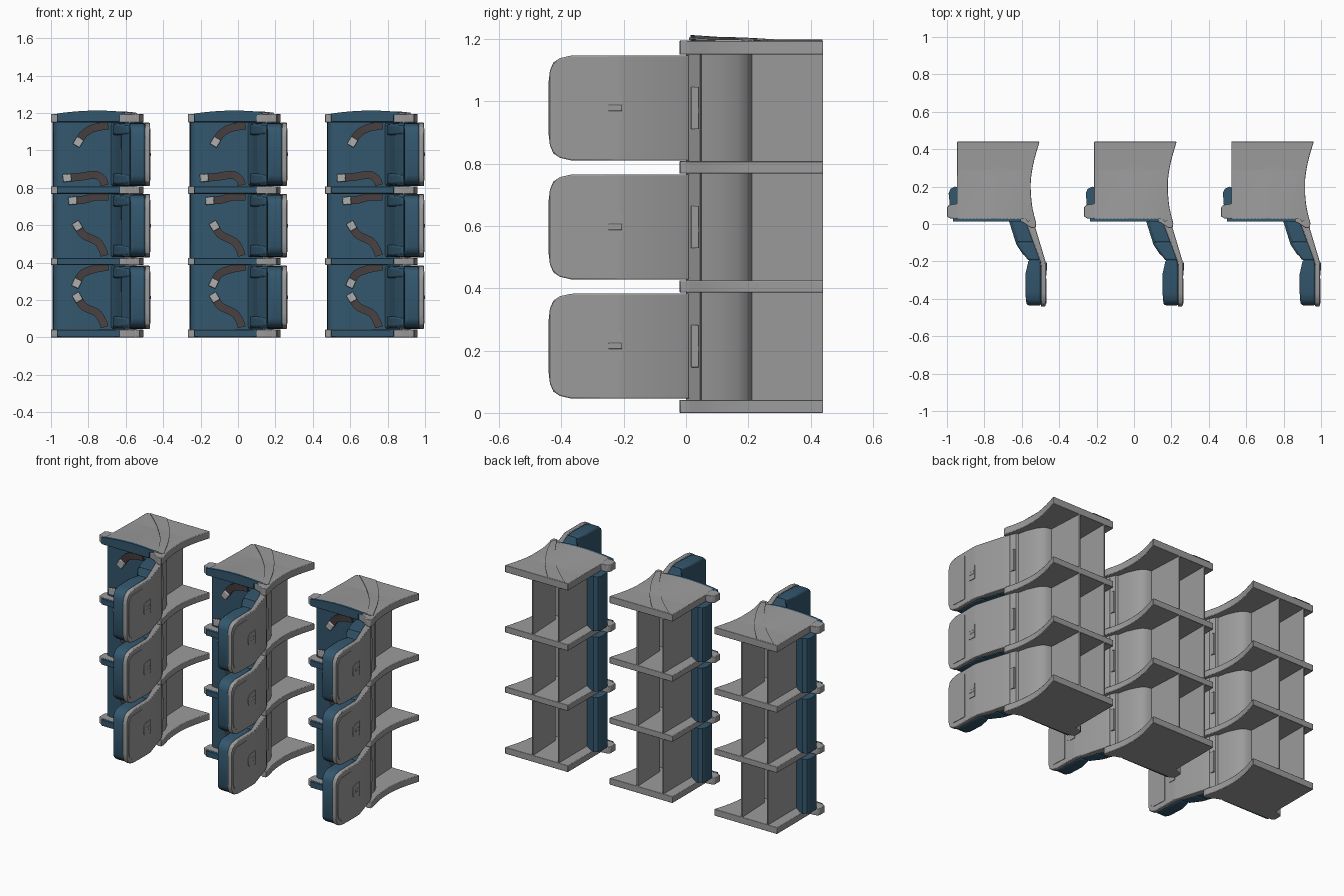
import bpy, bmesh, math
from mathutils import Vector

if "Cube" in bpy.data.objects:
    bpy.data.objects.remove(bpy.data.objects["Cube"])

def mat(name, c):
    m = bpy.data.materials.new(name)
    m.diffuse_color = (*c, 1)
    m.use_nodes = True
    m.node_tree.nodes["Principled BSDF"].inputs["Base Color"].default_value = m.diffuse_color
    return m

GREY = mat("shell grey", (0.33, 0.33, 0.335))
BLUE = mat("cushion blue", (0.033, 0.095, 0.155))
BROWN = mat("belt brown", (0.065, 0.05, 0.05))
METAL = mat("buckle light grey", (0.42, 0.42, 0.42))
parts = []

def make(name, verts, faces, m, bevel=0, seg=2):
    me = bpy.data.meshes.new(name)
    me.from_pydata(verts, [], faces)
    bm = bmesh.new()
    bm.from_mesh(me)
    bmesh.ops.recalc_face_normals(bm, faces=bm.faces)
    bm.to_mesh(me)
    bm.free()
    me.materials.append(m)
    for p in me.polygons:
        p.use_smooth = True
    me.set_sharp_from_angle(angle=math.radians(32))
    ob = bpy.data.objects.new(name, me)
    bpy.context.collection.objects.link(ob)
    if bevel:
        b = ob.modifiers.new("bevel", 'BEVEL')
        b.width, b.segments, b.limit_method = bevel, seg, 'ANGLE'
        b.angle_limit = math.radians(35)
    parts.append(ob)
    return ob

def prism(name, pts, z0, z1, m, bevel=0):
    """Extrude an x/y outline upwards."""
    n = len(pts)
    v = [(x, y, z0) for x, y in pts] + [(x, y, z1) for x, y in pts]
    f = [tuple(range(n)), tuple(range(n, 2 * n))]
    f += [(i, (i + 1) % n, n + (i + 1) % n, n + i) for i in range(n)]
    return make(name, v, f, m, bevel)

def tube_faces(n):
    """Faces joining n four-cornered sections, capped."""
    f = [(4 * s + k, 4 * s + (k + 1) % 4, 4 * s + 4 + (k + 1) % 4, 4 * s + 4 + k)
         for s in range(n - 1) for k in range(4)]
    e = 4 * n - 4
    return f + [(0, 1, 2, 3), (e, e + 1, e + 2, e + 3)]

def loft(name, stations, zc, m, bevel=0):
    """Rectangular sections along y: (y, x inner, x outer, half height)."""
    v = []
    for y, a, b, h in stations:
        v += [(a, y, zc - h), (b, y, zc - h), (b, y, zc + h), (a, y, zc + h)]
    return make(name, v, tube_faces(len(stations)), m, bevel)

def box(name, x0, x1, y0, y1, z0, z1, m, bevel=0):
    return prism(name, [(x0, y0), (x1, y0), (x1, y1), (x0, y1)], z0, z1, m, bevel)

def smooth_path(pts, n=6):
    """Catmull-Rom through 2D points."""
    p = [Vector(q) for q in [pts[0]] + pts + [pts[-1]]]
    out = []
    for i in range(1, len(p) - 2):
        for k in range(n):
            t = k / n
            a, b, c, d = p[i - 1:i + 3]
            out.append(0.5 * (2 * b + (c - a) * t + (2 * a - 5 * b + 4 * c - d) * t * t
                              + (3 * b - a - 3 * c + d) * t ** 3))
    return out + [p[-1]]

def belt(name, pts, zc):
    """Flat webbing lying on the cushion, with a buckle at its first point."""
    path = smooth_path(pts)
    v = []
    for i, q in enumerate(path):
        t = (path[min(i + 1, len(path) - 1)] - path[max(i - 1, 0)]).normalized()
        w = Vector((-t.y, t.x)) * 0.021
        y = 0.042 + 0.008 * math.cos(i / len(path) * 3)
        for s, d in ((1, 0), (-1, 0), (-1, 0.012), (1, 0.012)):
            v.append((q.x + s * w.x, y + d, zc + q.y + s * w.y))
    make(name, v, tube_faces(len(path)), BROWN)
    d = (path[0] - path[2]).normalized()
    n = Vector((-d.y, d.x)) * 0.021
    c = [path[0] - d * 0.012 + n, path[0] + d * 0.034 + n, path[0] + d * 0.034 - n, path[0] - d * 0.012 - n]
    bv = [(q.x, y, zc + q.y) for y in (0.038, 0.056) for q in c]
    make(name + "_buckle", bv, tube_faces(2), METAL, 0.004)

# Armrests: plates with a concave rear edge and a blue pad on the front edge
rear = [tuple(q) for q in smooth_path([(0.228, 0.44), (0.197, 0.33), (0.181, 0.22),
                                       (0.188, 0.1), (0.21, 0.005)])]
outline = rear + [(0.208, -0.018), (0.185, -0.022), (0.145, 0.005), (0.1, 0.022), (-0.22, 0.03),
                  (-0.25, 0.03), (-0.267, 0.04), (-0.267, 0.09), (-0.255, 0.103),
                  (-0.213, 0.108), (-0.213, 0.44)]
levels = [(0.0, 0.042), (0.387, 0.425), (0.768, 0.808), (1.15, 1.195)]
for z0, z1 in levels:
    prism("armrest", outline, z0, z1, GREY, 0.003)
    box("armrest_pad", -0.235, 0.1, 0.014, 0.04, z0 + 0.002, z1 - 0.001, BLUE, 0.003)

# Crowned top of the uppermost armrest
def crown(x, y):
    u = max(0, min(1, (x + 0.24) / 0.44))
    return 1.195 + 0.018 * math.sin(math.pi * u) ** 0.8 * max(0, min(1, 1 - (y - 0.02) / 0.27))

def crown_patch(name, y0, y1, x0, x1, m):
    nx, ny = 20, 8
    w = nx + 1
    top = []
    for j in range(ny + 1):
        for i in range(w):
            x, y = x0 + (x1 - x0) * i / nx, y0 + (y1 - y0) * j / ny
            top.append((x, y, crown(x, y)))
    f = [(j * w + i, j * w + i + 1, (j + 1) * w + i + 1, (j + 1) * w + i) for j in range(ny) for i in range(nx)]
    n = len(top)
    top += [(top[i][0], y0, 1.19) for i in range(w)]
    f += [(i, i + 1, n + i + 1, n + i) for i in range(nx)]
    make(name, top, f, m)

crown_patch("armrest_crown", 0.028, 0.29, -0.212, 0.18, GREY)
crown_patch("armrest_crown_pad", 0.014, 0.03, -0.235, 0.13, BLUE)

# Curved trim band across the top armrest
a = smooth_path([(-0.19, 0.438), (-0.06, 0.32), (0.06, 0.18), (0.165, 0.01)])
b = smooth_path([(-0.07, 0.438), (0.03, 0.32), (0.12, 0.18), (0.192, 0.03)])
bv = []
for p, q in zip(a, b):
    for k, t in enumerate((0, 0, 0.33, 0.67, 1, 1)):
        r = p.lerp(q, t)
        bv.append((r.x, r.y, crown(r.x, r.y) + (-0.003 if k in (0, 5) else 0.004)))
make("trim_band", bv, [(6 * i + k, 6 * i + k + 1, 6 * i + k + 7, 6 * i + k + 6)
                       for i in range(len(a) - 1) for k in range(5)], GREY)

# Belt paths (x, z offset from seat centre) for each row
low = [(-0.12, -0.01), (-0.09, -0.05), (-0.02, -0.085), (0.01, -0.13), (0.02, -0.16)]
belts = [[[(-0.125, 0.085), (-0.1, 0.125), (-0.04, 0.15), (0.04, 0.165)], low],
         [[(-0.14, 0.135), (-0.09, 0.14), (-0.03, 0.155), (0.04, 0.155)], low],
         [[(-0.115, 0.075), (-0.09, 0.11), (-0.04, 0.14), (0.04, 0.155)],
          [(-0.17, -0.125), (-0.11, -0.12), (-0.03, -0.11), (0.01, -0.135), (0.02, -0.165)]]]

for row, zc in enumerate((0.2145, 0.597, 0.979)):
    lo, hi = zc - 0.175, zc + 0.175
    # Hollow base, open underneath: bulged rear wall, front wall and seat pan
    prism("rear_wall", [(0.038, 0.44), (0.05, 0.212), (0.078, 0.207), (0.1, 0.194), (0.12, 0.165),
                        (0.145, 0.11), (0.158, 0.05), (0.172, 0.045), (0.19, 0.0), (0.15, 0.0),
                        (0.135, 0.05), (0.122, 0.1), (0.1, 0.155), (0.075, 0.188),
                        (0.042, 0.2), (0.03, 0.44)], lo, hi, GREY)
    box("front_wall", -0.15, -0.143, 0.1, 0.44, lo, hi, GREY)
    box("seat_pan", -0.146, 0.1, 0.1, 0.155, lo, hi, GREY)
    # Seat cushion with rolled edge
    roll = [(-0.215 + 0.04 * math.cos(t), 0.12 + 0.048 * math.sin(t))
            for t in [math.pi * (1.45 - 0.1 * k) for k in range(6)]]
    prism("seat_cushion", [(0.13, 0.045), (0.05, 0.05), (-0.05, 0.062), (-0.15, 0.066)] + roll
          + [(-0.258, 0.165), (-0.248, 0.188), (-0.224, 0.2), (-0.2, 0.192), (-0.152, 0.16),
             (-0.145, 0.12), (0.1, 0.12)], zc - 0.172, zc + 0.172, BLUE)
    # Backrest shell
    loft("backrest_shell", [(0.01, 0.15, 0.193, 0.169), (-0.02, 0.165, 0.206, 0.169),
                            (-0.2, 0.232, 0.26, 0.169), (-0.222, 0.235, 0.262, 0.169),
                            (-0.37, 0.235, 0.262, 0.168), (-0.405, 0.235, 0.262, 0.16),
                            (-0.426, 0.235, 0.262, 0.146), (-0.437, 0.235, 0.26, 0.12),
                            (-0.441, 0.235, 0.258, 0.085)], zc, GREY, 0.006)
    # Back cushions: lower, middle and headrest
    loft("lower_back_cushion", [(0.06, 0.048, 0.14, 0.168), (0.02, 0.072, 0.15, 0.168),
                                (-0.03, 0.087, 0.174, 0.168), (-0.1, 0.108, 0.2, 0.167)], zc, BLUE, 0.01)
    loft("middle_back_cushion", [(-0.095, 0.105, 0.2, 0.167), (-0.13, 0.12, 0.212, 0.167),
                                 (-0.195, 0.168, 0.236, 0.167)], zc, BLUE, 0.01)
    loft("headrest", [(-0.19, 0.17, 0.23, 0.167), (-0.235, 0.16, 0.237, 0.168),
                      (-0.27, 0.152, 0.237, 0.168), (-0.37, 0.153, 0.237, 0.165),
                      (-0.405, 0.155, 0.237, 0.156), (-0.425, 0.158, 0.237, 0.14),
                      (-0.436, 0.164, 0.237, 0.113)], zc, BLUE, 0.012)
    # Slightly raised bolsters on both sides of the back
    for s in (-1, 1):
        loft("side_bolster", [(0.03, 0.06, 0.15, 0.03), (-0.04, 0.082, 0.17, 0.032),
                              (-0.11, 0.104, 0.2, 0.03), (-0.17, 0.144, 0.22, 0.024)],
             zc + s * 0.132, BLUE, 0.012)
    # Rear details: headrest panel, coat hook, slot
    loft("headrest_panel", [(-0.292, 0.258, 0.265, 0.139), (-0.39, 0.258, 0.265, 0.135),
                            (-0.413, 0.258, 0.265, 0.118), (-0.424, 0.258, 0.265, 0.09)], zc, GREY)
    loft("hook_plate", [(-0.205, 0.25, 0.265, 0.043), (-0.25, 0.25, 0.265, 0.041),
                        (-0.268, 0.25, 0.265, 0.03), (-0.275, 0.25, 0.265, 0.015)], zc, GREY)
    box("hook_bar", 0.26, 0.267, -0.25, -0.205, zc - 0.01, zc + 0.01, GREY, 0.003)
    box("rear_slot", 0.16, 0.185, 0.016, 0.042, zc - 0.068, zc + 0.068, GREY, 0.002)
    # Belts
    for path in belts[row]:
        belt("belt", path, zc)

# Repeat the finished stack to both sides
for ob in list(parts):
    for dx in (-0.733, 0.733):
        c = ob.copy()
        c.location.x = dx
        bpy.context.collection.objects.link(c)
